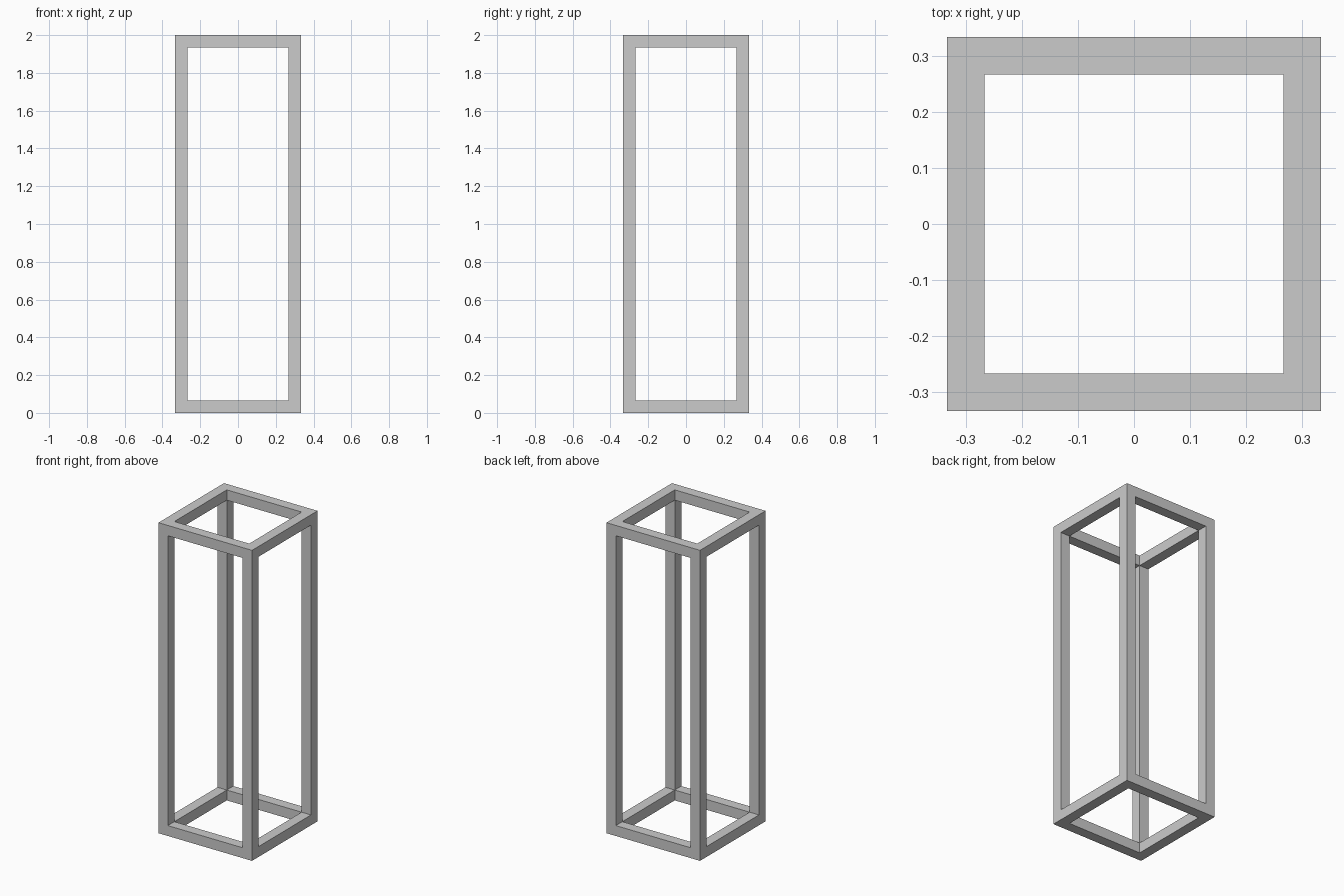
import bpy
import bmesh
from itertools import product
from mathutils import Vector

if "Cube" in bpy.data.objects:
    bpy.data.objects.remove(bpy.data.objects["Cube"])

H = 1 / 3        # outer half width
T = 1 / 15       # bar thickness
LINES = ([-H, -H + T, H - T, H], [-H, -H + T, H - T, H], [0, T, 2 - T, 2])


def is_bar(cell):
    """A cell of the 3x3x3 layout is solid when it lies on an edge or corner of the box."""
    return all(0 <= c <= 2 for c in cell) and sum(c != 1 for c in cell) >= 2


# Open box frame: one watertight skin around the twelve square bars
bm = bmesh.new()
for cell in filter(is_bar, product(range(3), repeat=3)):
    for axis, side in product(range(3), (0, 1)):
        neighbour = list(cell)
        neighbour[axis] += 2 * side - 1
        if is_bar(neighbour):
            continue
        u, v = (axis + 1) % 3, (axis + 2) % 3
        corners = []
        for du, dv in ((0, 0), (1, 0), (1, 1), (0, 1)):
            p = Vector()
            p[axis] = LINES[axis][cell[axis] + side]
            p[u] = LINES[u][cell[u] + du]
            p[v] = LINES[v][cell[v] + dv]
            corners.append(bm.verts.new(p))
        bm.faces.new(corners if side else corners[::-1])
bmesh.ops.remove_doubles(bm, verts=bm.verts, dist=0.0001)

mesh = bpy.data.meshes.new("box_frame")
bm.to_mesh(mesh)
bm.free()
bpy.context.collection.objects.link(bpy.data.objects.new("box_frame", mesh))
